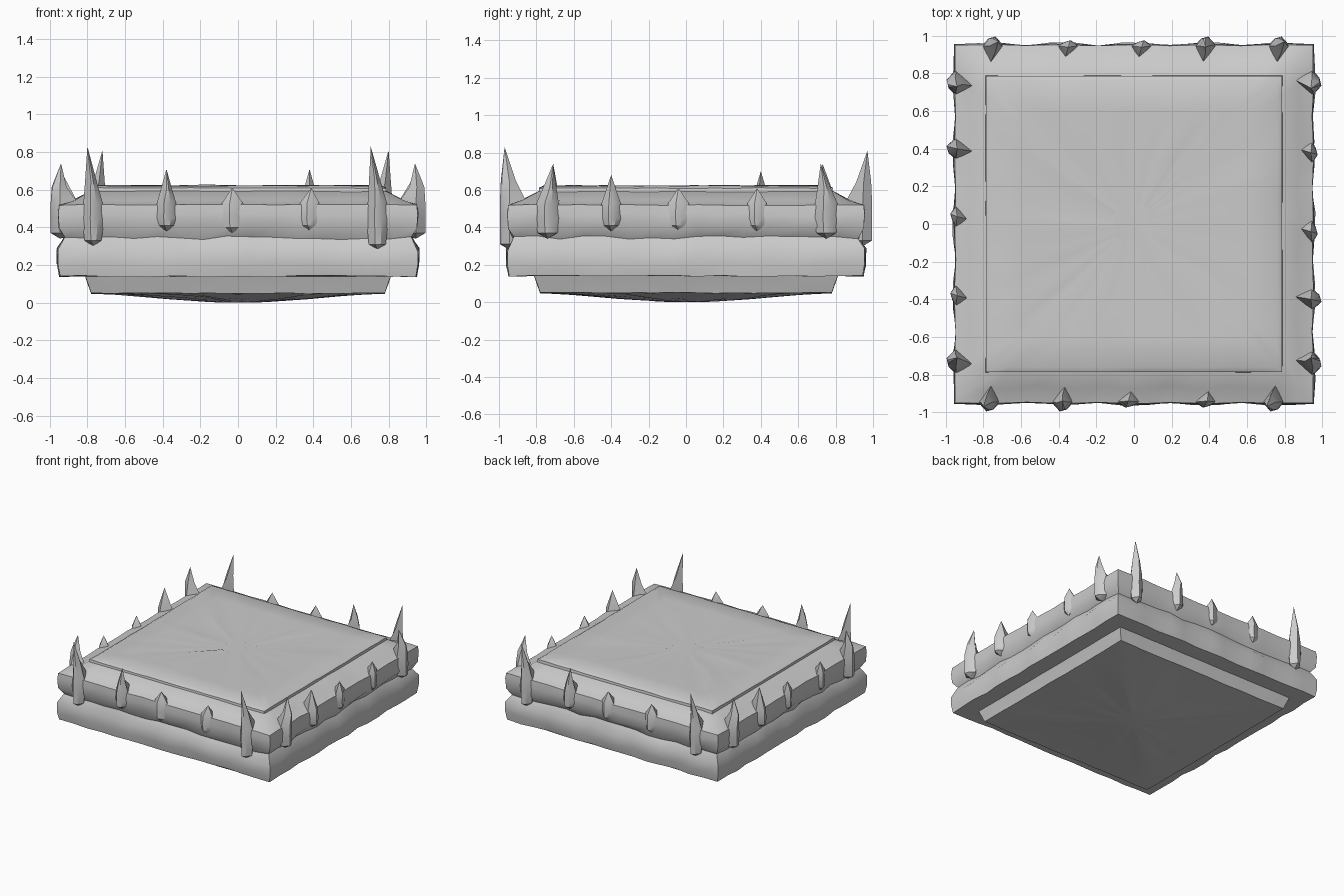
import bpy, bmesh, math, random
from mathutils import Vector, Matrix

if "Cube" in bpy.data.objects:
    bpy.data.objects.remove(bpy.data.objects["Cube"])
random.seed(4)
N = 15  # segments per side


def finish(name, bm, angle):
    bmesh.ops.recalc_face_normals(bm, faces=bm.faces)
    me = bpy.data.meshes.new(name)
    bm.to_mesh(me)
    bm.free()
    ob = bpy.data.objects.new(name, me)
    bpy.context.collection.objects.link(ob)
    bpy.ops.object.select_all(action='DESELECT')
    ob.select_set(True)
    bpy.context.view_layer.objects.active = ob
    bpy.ops.object.shade_smooth_by_angle(angle=math.radians(angle))
    return ob


def square_loft(name, profile, angle):
    """Stack square rings (half width, z, in/out wobble, up/down wobble)."""
    bm = bmesh.new()
    rings = []
    for r, z, w, wz in profile:
        ring = []
        for side in range(4):
            rot = Matrix.Rotation(side * math.pi / 2, 3, 'Z')
            for i in range(N):
                t = -1 + 2 * i / N
                out = w * (math.cos(t * 2.5 * math.tau) + random.uniform(-.5, .5)) if i else 0
                co = rot @ Vector((t * r, -r - out, 0))
                co.z = z + random.uniform(-wz, wz)
                ring.append(bm.verts.new(co))
        rings.append(ring)
    for a, b in zip(rings, rings[1:]):
        for i in range(4 * N):
            j = (i + 1) % (4 * N)
            bm.faces.new((a[i], a[j], b[j], b[i]))
    bm.faces.new(rings[0])
    bm.faces.new(rings[-1])
    return finish(name, bm, angle)


# rough slab edge with a groove round its waist
square_loft("slab_rim", [
    (0.80, 0.14, 0, 0), (0.945, 0.14, .006, .004), (0.955, 0.20, .008, .008),
    (0.955, 0.28, .01, .012), (0.92, 0.345, .006, .01), (0.95, 0.40, .008, .012),
    (0.955, 0.47, .006, .01), (0.95, 0.52, .003, .003), (0.87, 0.545, .008, .006),
    (0.79, 0.59, 0, .003)], 40)

# raised top panel
square_loft("top_panel", [
    (0.79, 0.57, 0, 0), (0.785, 0.61, 0, .003), (0.76, 0.622, 0, .003),
    (0.60, 0.622, 0, .005), (0.35, 0.618, 0, .005), (0.1, 0.617, 0, .003)], 40)

# sagging underside plinth
square_loft("bottom_plinth", [
    (0.815, 0.15, 0, 0), (0.80, 0.11, .003, 0), (0.78, 0.05, 0, .003),
    (0.60, 0.042, 0, .004), (0.36, 0.022, 0, .005), (0.15, 0.006, 0, .003),
    (0.05, 0.0, 0, 0)], 40)


def spike(name, side, t, tip, width, foot, lean):
    """Faceted thorn hugging the wall, point up, tapering to a foot below."""
    bm = bmesh.new()
    rot = Matrix.Rotation(side * math.pi / 2, 3, 'Z')

    def V(x, d, z):
        co = rot @ Vector((t + x, -d, 0))
        return bm.verts.new((co.x, co.y, z))

    w = width
    big = tip > 0.65
    inner = 0.85 if big else 0.88
    front = 0.995 if big else 0.975
    rings = []
    for k, z in ((0.75, foot + 0.03), (1, 0.45), (0.85, 0.53)):
        rings.append([V(-w * k, 0.945, z), V(-w * k * .25, front, z),
                      V(w * k * .4, front - .01, z), V(w * k, 0.945, z),
                      V(w * k * .3, inner, z)])
    if tip > 0.7:  # slimmer neck on the tall thorns
        z = 0.53 + (tip - 0.53) * 0.4
        k = 0.5
        rings.append([V(-w * k + lean * .4, 0.95, z), V(lean * .4, 0.99, z),
                      V(w * k * .4 + lean * .4, 0.985, z), V(w * k + lean * .4, 0.945, z),
                      V(lean * .4, 0.91, z)])
    for a, b in zip(rings, rings[1:]):
        for i in range(5):
            j = (i + 1) % 5
            bm.faces.new((a[i], a[j], b[j], b[i]))
    top = V(lean, 0.97 if tip > 0.8 else 0.94, tip)
    low = V(0, 0.945, foot)
    for i in range(5):
        j = (i + 1) % 5
        bm.faces.new((rings[-1][i], rings[-1][j], top))
        bm.faces.new((rings[0][i], rings[0][j], low))
    finish(name, bm, 35)


# thorns per side: position along side, tip height, half width, foot height, lean
end_and_mid = [
    [(-.77, .83, .06, .30, -.03), (-.38, .71, .06, .38, 0), (-.03, .61, .065, .37, 0),
     (.38, .61, .06, .38, .01), (.74, .83, .06, .28, -.035)],
    [(-.74, .74, .07, .34, .03), (-.40, .68, .06, .38, 0), (-.04, .61, .065, .38, 0),
     (.38, .61, .06, .38, 0), (.75, .74, .07, .34, -.03)],
    [(-.77, .81, .06, .30, -.03), (-.38, .71, .06, .38, 0), (-.04, .61, .06, .38, 0),
     (.35, .61, .06, .38, 0), (.75, .81, .06, .30, -.03)],
    [(-.75, .74, .07, .34, .02), (-.40, .70, .06, .38, 0), (-.04, .61, .06, .38, 0),
     (.38, .61, .06, .38, 0), (.73, .74, .07, .34, -.02)]]
for side, row in enumerate(end_and_mid):
    for n, args in enumerate(row):
        spike(f"thorn_{side}_{n}", side, *args)
